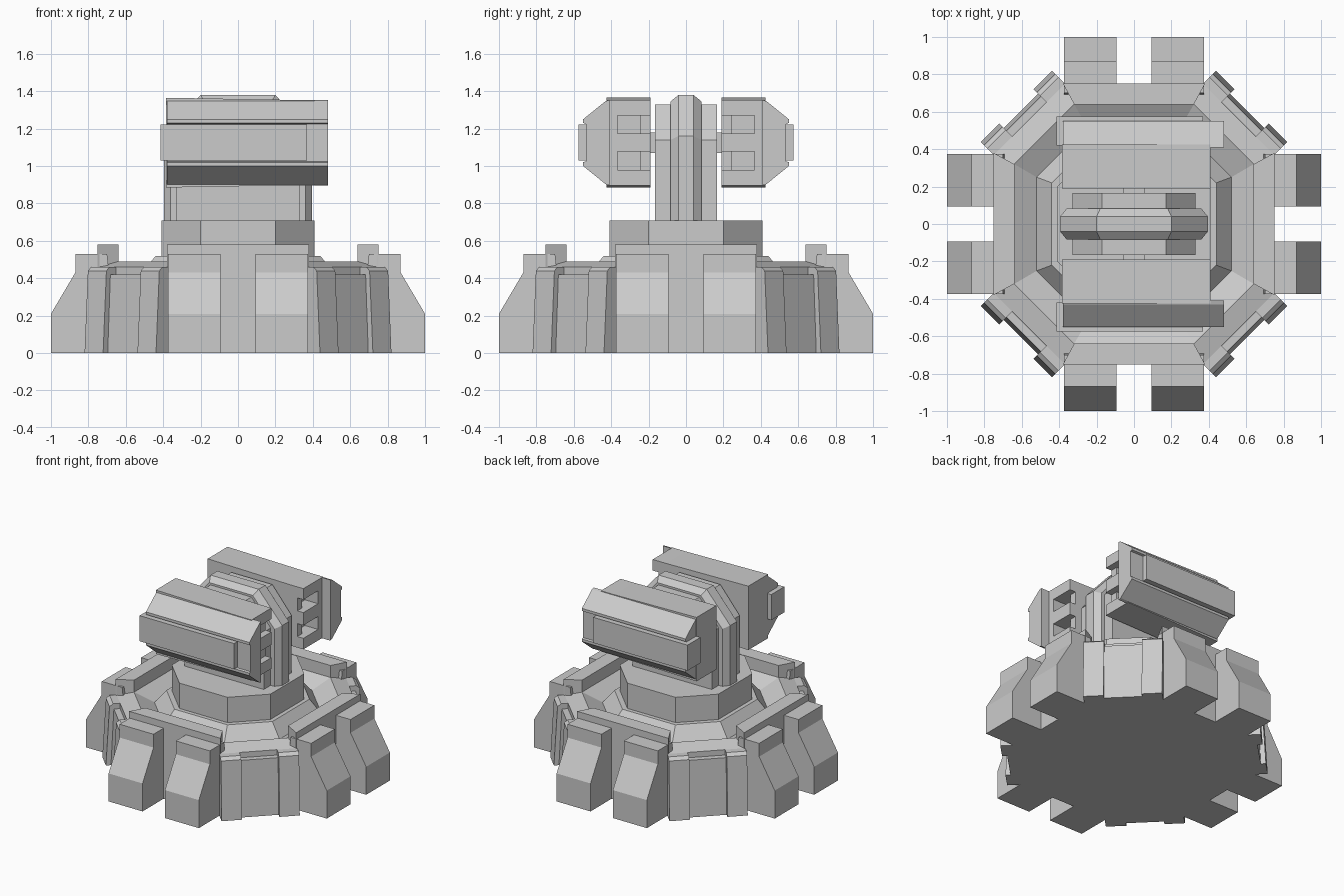
import bpy, bmesh, math
from mathutils import Matrix, Vector

if "Cube" in bpy.data.objects:
    bpy.data.objects.remove(bpy.data.objects["Cube"])


def loft(name, rings, mat=Matrix()):
    """Skin a stack of equal-length rings and cap both ends."""
    bm = bmesh.new()
    vr = [[bm.verts.new(mat @ Vector(p)) for p in r] for r in rings]
    n = len(vr[0])
    for a, b in zip(vr, vr[1:]):
        for i in range(n):
            j = (i + 1) % n
            bm.faces.new((a[i], a[j], b[j], b[i]))
    bm.faces.new(vr[0])
    bm.faces.new(vr[-1])
    bmesh.ops.recalc_face_normals(bm, faces=bm.faces)
    me = bpy.data.meshes.new(name)
    bm.to_mesh(me)
    bm.free()
    ob = bpy.data.objects.new(name, me)
    bpy.context.collection.objects.link(ob)
    return ob


def box(name, x, y, z, mat=Matrix()):
    return loft(name, [[(x[0], y[0], k), (x[1], y[0], k), (x[1], y[1], k), (x[0], y[1], k)]
                       for k in z], mat)


def octagon(a, h, z):
    return [(x, y, z) for x, y in ((a, -h), (a, h), (h, a), (-h, a),
                                   (-a, h), (-a, -h), (-h, -a), (h, -a))]


def along_y(profile, y):
    return [(x, y, z) for x, z in profile]


def along_x(profile, x):
    return [(x, y, z) for y, z in profile]


# Fortified base with a sunken ring and raised central cone
loft("base_body", [octagon(.75, .38, 0), octagon(.75, .37, .46), octagon(.64, .32, .49),
                   octagon(.52, .25, .42), octagon(.44, .22, .52)])
loft("turntable", [octagon(.41, .2, .51), octagon(.41, .2, .71)])

# Side parapets, buttress legs and diagonal corner armour, four times round
leg = [(.64, 0), (1, 0), (1, .21), (.87, .43), (.87, .53), (.70, .53)]
for q in range(4):
    side = Matrix.Rotation(q * math.pi / 2, 4, 'Z')
    loft("parapet", [[(.75, -.38, z), (.75, .38, z), (.64, .32, z), (.64, -.32, z)]
                     for z in (.3, .58)], side)
    for y0, y1 in ((-.375, -.093), (.093, .375)):
        loft("buttress_leg", [along_y(leg, y0), along_y(leg, y1)], side)
    diag = Matrix.Rotation((q + .5) * math.pi / 2, 4, 'Z')
    plate = [(.70, 0), (.855, 0), (.835, .42), (.70, .42)]
    loft("corner_plate", [along_y(plate, -.14), along_y(plate, .14)], diag)
    post = [(.70, 0), (.89, 0), (.865, .44), (.84, .46), (.70, .46)]
    for y0, y1 in ((-.27, -.13), (.13, .27)):
        loft("corner_post", [along_y(post, y0), along_y(post, y1)], diag)

# Central mount: thick cheek plates and a bevelled spine
cheek = [(-.33, .70), (.33, .70), (.33, 1.14), (.17, 1.33), (-.17, 1.33), (-.33, 1.14)]
loft("mount_cheeks", [along_y(cheek, -.165), along_y(cheek, .165)])
outer = [(-.395, .70), (.395, .70), (.395, 1.16), (.2, 1.38), (-.2, 1.38), (-.395, 1.16)]
inner = [(-.36, .70), (.36, .70), (.36, 1.14), (.18, 1.345), (-.18, 1.345), (-.36, 1.14)]
loft("mount_spine", [along_y(inner, -.083), along_y(outer, -.04),
                     along_y(outer, .04), along_y(inner, .083)])
box("pod_axle", (-.06, .06), (-.2, .2), (1.07, 1.18))

# Twin launcher pods, mirrored across the spine
ZC = 1.125
for s in (1, -1):
    m = Matrix.Diagonal((1, s, 1, 1))

    # Slightly tapering pod body
    def section(h):
        return [(.19, ZC - h), (.425, ZC - h), (.425, ZC + h), (.19, ZC + h)]
    loft("pod_body", [along_x(section(.24), -.385), along_x(section(.228), .30)], m)

    # Front frame leaving two launch openings notched toward the spine
    for z in ((.897, .98), (1.077, 1.173), (1.27, 1.353)):
        box("muzzle_bar", (.29, .41), (.19, .425), z, m)
    box("muzzle_side", (.29, .41), (.365, .425), (.95, 1.30), m)
    for z in ((.97, 1.08), (1.17, 1.28)):
        box("muzzle_notch", (.29, .36), (.19, .245), z, m)

    # Outer armour: sloped slabs above and below a raised side panel
    for f in (1, -1):
        slab = [(.41, ZC + f * .095), (.41, ZC + f * .228), (.43, ZC + f * .222),
                (.55, ZC + f * .125), (.55, ZC + f * .105), (.52, ZC + f * .095)]
        loft("pod_slab", [along_x(slab, -.38), along_x(slab, .48)], m)
    box("pod_side_core", (-.38, .48), (.41, .535), (1.02, 1.23), m)
    box("pod_side_panel", (-.415, .37), (.42, .575), (1.03, 1.222), m)
